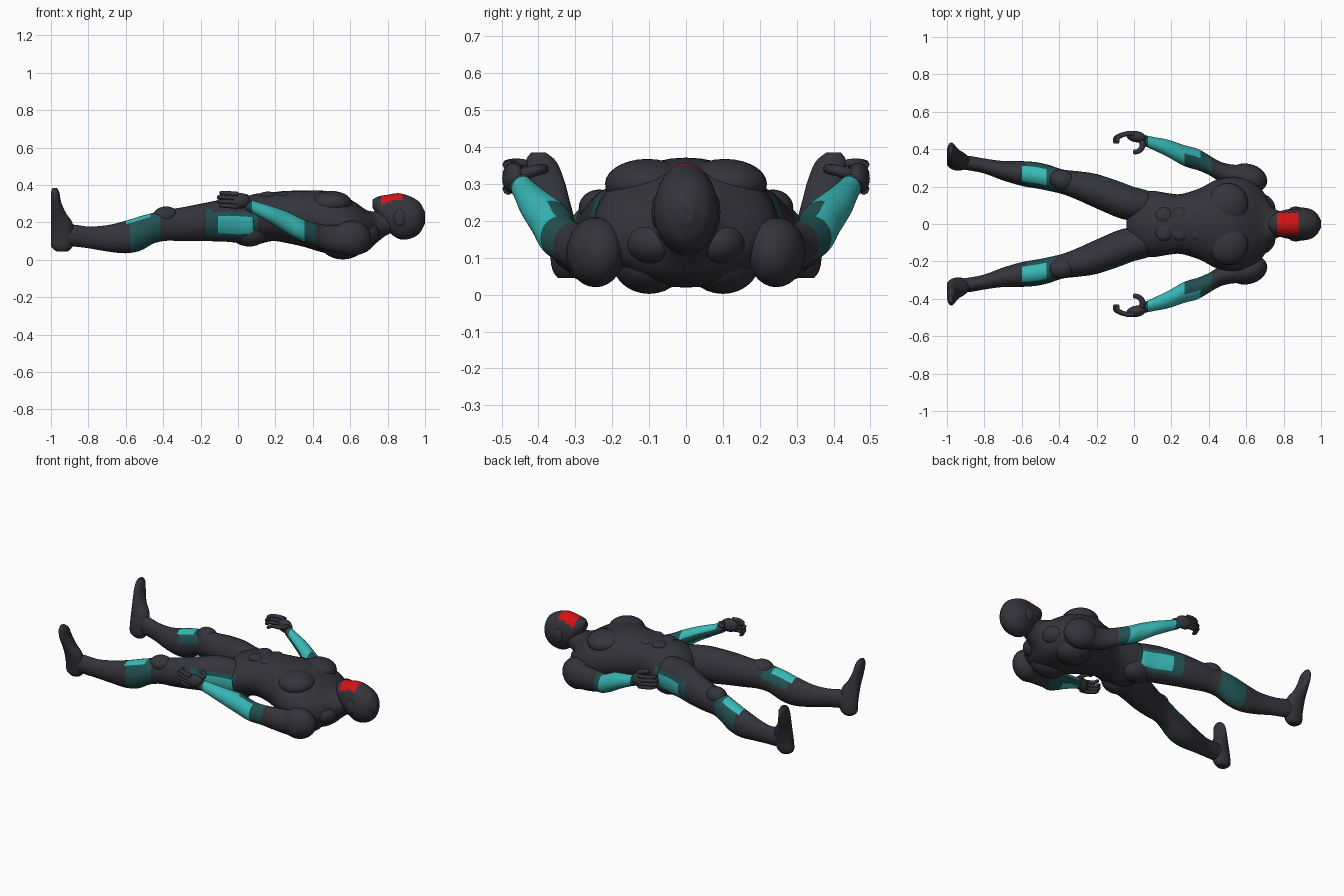
import bpy, bmesh, math
from mathutils import Vector, Matrix

if "Cube" in bpy.data.objects:
    bpy.data.objects.remove(bpy.data.objects["Cube"], do_unlink=True)


def material(name, rgb):
    m = bpy.data.materials.new(name)
    m.use_nodes = True
    m.diffuse_color = (*rgb, 1)
    m.node_tree.nodes["Principled BSDF"].inputs["Base Color"].default_value = (*rgb, 1)
    return m


MATS = [material("charcoal", (0.034, 0.034, 0.045)),
        material("bright_teal", (0.04, 0.48, 0.47)),
        material("deep_teal", (0.016, 0.085, 0.088)),
        material("red", (0.65, 0.006, 0.008))]
CHARCOAL, BRIGHT, DEEP, RED = range(4)


def finish(name, bm, rule=None):
    """Turn a bmesh into a smooth object, coloured face by face with a rule."""
    bmesh.ops.recalc_face_normals(bm, faces=bm.faces)
    bm.normal_update()
    for f in bm.faces:
        if rule:
            f.material_index = rule(f.calc_center_median(), f.normal)
    me = bpy.data.meshes.new(name)
    bm.to_mesh(me)
    bm.free()
    for m in MATS:
        me.materials.append(m)
    ob = bpy.data.objects.new(name, me)
    bpy.context.collection.objects.link(ob)
    bpy.ops.object.select_all(action='DESELECT')
    ob.select_set(True)
    bpy.context.view_layer.objects.active = ob
    bpy.ops.object.shade_smooth_by_angle(angle=math.radians(28))
    return ob


def smooth_rows(rows, steps):
    """Catmull-Rom interpolation between hand-placed sections."""
    out = []
    for i in range(len(rows) - 1):
        quad = [rows[max(i - 1, 0)], rows[i], rows[i + 1], rows[min(i + 2, len(rows) - 1)]]
        for k in range(steps):
            t = k / steps
            out.append([0.5 * (2 * b + (c - a) * t + (2 * a - 5 * b + 4 * c - d) * t * t
                               + (3 * b - a - 3 * c + d) * t ** 3) for a, b, c, d in zip(*quad)])
    return out + [rows[-1]]


def loft(name, rows, side=1, flat=False, rule=None, sides=28, steps=4):
    """Elliptic sections (x, y, z, r1, r2) across x, or across z when flat."""
    bm = bmesh.new()
    rings = []
    for x, y, z, r1, r2 in smooth_rows(rows, steps):
        ring = []
        for i in range(sides):
            a = math.tau * i / sides
            u, v = max(r1, 0.004) * math.cos(a), max(r2, 0.004) * math.sin(a)
            p = (x + u, y + v, z) if flat else (x, y + u, z + v)
            ring.append(bm.verts.new((p[0], p[1] * side, p[2])))
        rings.append(ring)
    for a, b in zip(rings, rings[1:]):
        for i in range(sides):
            j = (i + 1) % sides
            bm.faces.new((a[i], a[j], b[j], b[i]))
    bm.faces.new(rings[0])
    bm.faces.new(rings[-1])
    return finish(name, bm, rule)


def muscle(name, centre, radii, side=1, turn=0.0, rule=None):
    """A stretched ball, turned about z."""
    bm = bmesh.new()
    c = Vector((centre[0], centre[1] * side, centre[2]))
    mat = Matrix.Translation(c) @ Matrix.Rotation(turn * side, 4, 'Z') @ Matrix.Diagonal((*radii, 1))
    bmesh.ops.create_uvsphere(bm, u_segments=24, v_segments=14, radius=1, matrix=mat)
    return finish(name, bm, rule)


def finger(name, points, radius, side):
    """A tapering bent tube."""
    cu = bpy.data.curves.new(name, 'CURVE')
    cu.dimensions = '3D'
    cu.bevel_depth = radius
    cu.bevel_resolution = 2
    cu.use_fill_caps = True
    sp = cu.splines.new('POLY')
    path = smooth_rows(points, 3)
    sp.points.add(len(path) - 1)
    for i, (p, (x, y, z)) in enumerate(zip(sp.points, path)):
        p.co = (x, y * side, z, 1)
        p.radius = 0.55 if i == len(path) - 1 else 1.1 - 0.25 * i / len(path)
    cu.materials.append(MATS[CHARCOAL])
    bpy.context.collection.objects.link(bpy.data.objects.new(name, cu))


# Colour rules
def hip_rule(c, n):
    out = n.y * (1 if c.y > 0 else -1)
    if out > 0.5 and -0.18 < c.x < 0.1 and 0.12 < c.z < 0.26:
        return BRIGHT if -0.12 < c.x < 0.08 and 0.145 < c.z < 0.235 else DEEP
    return CHARCOAL


def leg_rule(c, n):
    out = n.y * (1 if c.y > 0 else -1)
    if -0.61 < c.x < -0.46 and n.z > 0.72:
        return BRIGHT
    if -0.57 < c.x < -0.42 and (out > -0.1 or n.z > 0.2):
        return DEEP
    return hip_rule(c, n)


def arm_rule(c, n):
    out = n.y * (1 if c.y > 0 else -1)
    if c.x > 0.41:
        return CHARCOAL
    if c.x > 0.35 or c.x < 0.08 or (c.x > 0.27 and out < 0.2):
        return DEEP
    return DEEP if out < -0.6 and n.z < 0.2 else BRIGHT


def face_rule(c, n):
    return RED if 0.767 < c.x < 0.884 and abs(c.y) < 0.06 and n.z > 0.3 else CHARCOAL


# Torso with neck, and head with a painted face plate
loft("torso", [(-0.04, 0, 0.20, 0.04, 0.06), (0, 0, 0.21, 0.12, 0.10), (0.08, 0, 0.215, 0.175, 0.135),
               (0.18, 0, 0.23, 0.165, 0.13), (0.25, 0, 0.23, 0.16, 0.138), (0.35, 0, 0.22, 0.19, 0.15),
               (0.45, 0, 0.205, 0.24, 0.165), (0.55, 0, 0.185, 0.25, 0.165), (0.63, 0, 0.165, 0.23, 0.14),
               (0.69, 0, 0.155, 0.175, 0.11), (0.74, 0, 0.175, 0.09, 0.085), (0.80, 0, 0.205, 0.064, 0.07),
               (0.86, 0, 0.22, 0.06, 0.065)], rule=hip_rule, sides=36)
loft("head", [(0.72, 0, 0.30, 0.022, 0.022), (0.75, 0, 0.283, 0.055, 0.056), (0.80, 0, 0.252, 0.074, 0.096),
              (0.86, 0, 0.234, 0.084, 0.122), (0.92, 0, 0.226, 0.086, 0.113), (0.97, 0, 0.225, 0.064, 0.083),
              (1.0, 0, 0.225, 0.02, 0.03)], rule=face_rule, sides=40, steps=6)

for side, tag in ((1, "back"), (-1, "front")):
    # Body muscles
    muscle(tag + "_chest", (0.50, 0.105, 0.30), (0.11, 0.115, 0.068), side, -0.2)
    muscle(tag + "_shoulder_blade", (0.56, 0.10, 0.09), (0.12, 0.10, 0.088), side)
    muscle(tag + "_neck_muscle", (0.68, 0.09, 0.14), (0.08, 0.07, 0.06), side, -0.7)
    muscle(tag + "_buttock", (0.06, 0.085, 0.145), (0.10, 0.08, 0.074), side)
    muscle(tag + "_ear", (0.865, 0.08, 0.225), (0.032, 0.013, 0.045), side)
    for i in range(3):
        muscle(f"{tag}_abdominal_{i + 1}", (0.16 + 0.085 * i, 0.045, 0.345), (0.046, 0.044, 0.02), side)

    # Arm
    muscle(tag + "_shoulder", (0.61, 0.245, 0.115), (0.105, 0.076, 0.095), side, -0.3)
    loft(tag + "_arm", [(0.66, 0.24, 0.12, 0.03, 0.04), (0.60, 0.255, 0.115, 0.06, 0.08),
                        (0.53, 0.26, 0.11, 0.057, 0.075), (0.46, 0.28, 0.12, 0.054, 0.068),
                        (0.40, 0.315, 0.14, 0.053, 0.06), (0.34, 0.345, 0.16, 0.057, 0.06),
                        (0.27, 0.365, 0.195, 0.056, 0.06), (0.18, 0.405, 0.24, 0.046, 0.047),
                        (0.09, 0.435, 0.278, 0.033, 0.036), (0.04, 0.452, 0.30, 0.028, 0.033)],
         side, rule=arm_rule)

    # Hand
    muscle(tag + "_palm", (0.012, 0.467, 0.315), (0.055, 0.03, 0.042), side, -0.2)
    for i in range(4):
        z = 0.284 + 0.022 * i
        reach = 0.012 * (i in (1, 2))
        finger(f"{tag}_finger_{i + 1}", [(0, 0.482, z), (-0.04, 0.483, z + 0.004),
                                         (-0.085 - reach, 0.462, z + 0.007),
                                         (-0.088 - reach, 0.43, z + 0.006)], 0.0125, side)
    finger(tag + "_thumb", [(0.04, 0.45, 0.325), (0.045, 0.415, 0.335),
                            (0.025, 0.39, 0.34), (-0.005, 0.384, 0.34)], 0.015, side)

    # Leg and kneecap
    loft(tag + "_leg", [(0.13, 0.10, 0.20, 0.03, 0.05), (0.08, 0.10, 0.205, 0.075, 0.10),
                        (0, 0.108, 0.208, 0.09, 0.115), (-0.08, 0.13, 0.21, 0.098, 0.112),
                        (-0.20, 0.175, 0.20, 0.092, 0.10), (-0.30, 0.205, 0.19, 0.077, 0.09),
                        (-0.38, 0.225, 0.185, 0.066, 0.083), (-0.45, 0.245, 0.17, 0.069, 0.082),
                        (-0.52, 0.26, 0.142, 0.07, 0.092), (-0.60, 0.27, 0.122, 0.066, 0.087),
                        (-0.70, 0.285, 0.115, 0.052, 0.07), (-0.80, 0.31, 0.12, 0.04, 0.058),
                        (-0.88, 0.325, 0.13, 0.039, 0.058), (-0.94, 0.33, 0.13, 0.035, 0.05)],
         side, rule=leg_rule)
    muscle(tag + "_kneecap", (-0.385, 0.235, 0.235), (0.07, 0.055, 0.05), side, -0.25)

    # Foot, toes pointing up
    loft(tag + "_foot", [(-0.94, 0.325, 0.045, 0.03, 0.022), (-0.942, 0.325, 0.07, 0.056, 0.038),
                         (-0.937, 0.33, 0.13, 0.063, 0.042), (-0.943, 0.345, 0.20, 0.057, 0.044),
                         (-0.96, 0.36, 0.25, 0.04, 0.046), (-0.973, 0.38, 0.31, 0.027, 0.05),
                         (-0.977, 0.393, 0.36, 0.022, 0.042), (-0.98, 0.40, 0.385, 0.012, 0.02)],
         side, flat=True)
